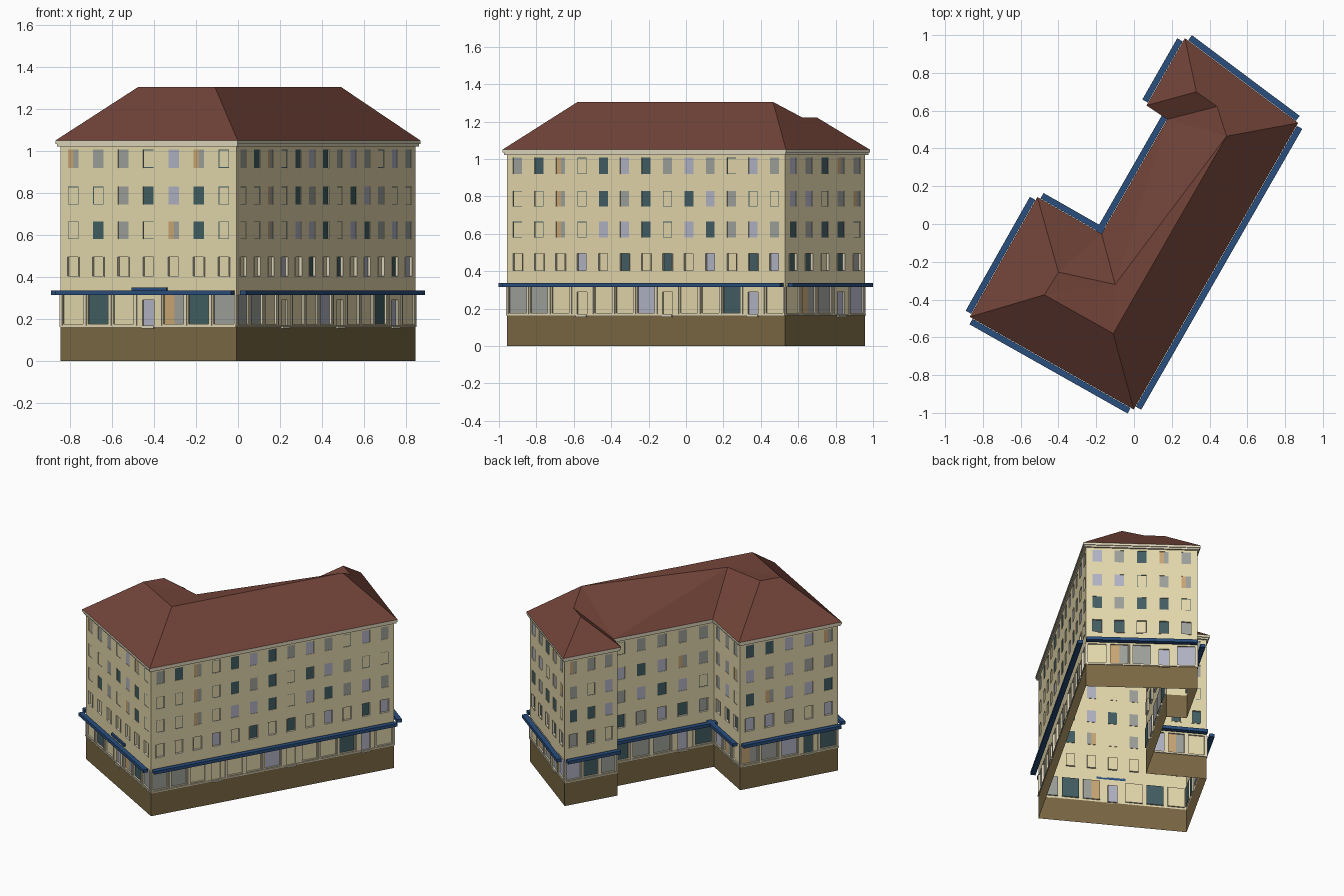
import bpy, random
from mathutils import Vector

if "Cube" in bpy.data.objects:
    bpy.data.objects.remove(bpy.data.objects["Cube"])

random.seed(4)

def srgb(h):
    c = [int(h[i:i + 2], 16) / 255 for i in (0, 2, 4)]
    return [v / 12.92 if v <= 0.04045 else ((v + 0.055) / 1.055) ** 2.4 for v in c] + [1]

COLOURS = {"wall_cream": "e3d7ab", "plinth_brown": "7a6844", "roof_red": "714338",
           "canopy_blue": "294d7c", "trim_pale": "ded5ba", "glass_teal": "425e62",
           "glass_lavender": "b2b3c4", "glass_grey": "9da09a", "blind_tan": "c8a674"}
MATS = {}
for name, h in COLOURS.items():
    m = bpy.data.materials.new(name)
    m.diffuse_color = srgb(h)
    m.use_nodes = True
    m.node_tree.nodes["Principled BSDF"].inputs["Base Color"].default_value = m.diffuse_color
    MATS[name] = m
KEYS = list(COLOURS)

class Part:
    """Collects faces, then becomes one object."""
    def __init__(self, name):
        self.name, self.v, self.f, self.m = name, [], [], []

    def face(self, pts, mat):
        n = len(self.v)
        self.v += [tuple(p) for p in pts]
        self.f.append(range(n, n + len(pts)))
        self.m.append(KEYS.index(mat))

    def build(self):
        me = bpy.data.meshes.new(self.name)
        me.from_pydata(self.v, [], [list(f) for f in self.f])
        for k in KEYS:
            me.materials.append(MATS[k])
        me.polygons.foreach_set("material_index", self.m)
        me.update()
        bpy.context.collection.objects.link(bpy.data.objects.new(self.name, me))

class Side:
    """One straight facade: u along the wall, z up, d outward."""
    def __init__(self, a, b):
        self.a, e = Vector(a), Vector(b) - Vector(a)
        self.len = e.length
        self.t = e.normalized()
        self.n = Vector((self.t.y, -self.t.x))

    def p(self, u, z, d=0.0):
        q = self.a + self.t * u + self.n * d
        return (q.x, q.y, z)

    def quad(self, part, u0, u1, z0, z1, mat, d=0.0):
        part.face([self.p(u0, z0, d), self.p(u1, z0, d), self.p(u1, z1, d), self.p(u0, z1, d)], mat)

    def box(self, part, u0, u1, z0, z1, d0, d1, mat):
        c = [self.p(u, z, d) for d in (d0, d1) for z in (z0, z1) for u in (u0, u1)]
        for f in ((4, 5, 7, 6), (1, 0, 2, 3), (0, 4, 6, 2), (5, 1, 3, 7), (6, 7, 3, 2), (0, 1, 5, 4)):
            part.face([c[i] for i in f], mat)

    def frame(self, part, u0, u1, z0, z1, t, mat, d):
        self.quad(part, u0, u1, z0, z0 + t, mat, d)
        self.quad(part, u0, u1, z1 - t, z1, mat, d)
        self.quad(part, u0, u0 + t, z0 + t, z1 - t, mat, d)
        self.quad(part, u1 - t, u1, z0 + t, z1 - t, mat, d)

    def opening(self, part, u0, u1, z0, z1, depth, left, right):
        um = (u0 + u1) / 2
        self.quad(part, u0, um, z0, z1, left, -depth)
        self.quad(part, um, u1, z0, z1, right, -depth)
        ring = [(u0, z0), (u1, z0), (u1, z1), (u0, z1)]
        for i in range(4):
            a, b = ring[i], ring[(i + 1) % 4]
            part.face([self.p(*a), self.p(*b), self.p(*b, -depth), self.p(*a, -depth)], "trim_pale")

def offset(poly, d):
    out = []
    for i, q in enumerate(poly):
        s0, s1 = Side(poly[i - 1], q), Side(q, poly[(i + 1) % len(poly)])
        out.append(Vector(q) + (s0.n + s1.n) * d / (1 + s0.n.dot(s1.n)))
    return out

# Footprint, counter-clockwise from the front corner
FOOT = [(-0.008, -0.957), (0.845, 0.53), (0.275, 0.957), (0.09, 0.633),
        (0.2, 0.56), (-0.165, -0.076), (-0.505, 0.118), (-0.845, -0.485)]
SIDES = [Side(q, FOOT[(i + 1) % 8]) for i, q in enumerate(FOOT)]
BAYS = [13, 5, 3, 0, 5, 3, 5, 7]
BASE, EAVE = 0.165, 1.05

# Pane colours, ground floor first, left to right (M = tan and grey)
PANE = {"C": ("wall_cream",) * 2, "T": ("glass_teal",) * 2, "L": ("glass_lavender",) * 2,
        "G": ("glass_grey",) * 2, "M": ("blind_tan", "glass_grey")}
KNOWN = {7: ["CTCLMTG", "CCCCCCC", "CTGCMTC", "CCGTLTC", "MGGCLMC"],
         0: ["GGCCCCLCCCTLC", "CCCLCTCTCLCTL", "CCMCLLTCLTGLG", "CCMCTGTCTLGCC", "GTMCTLTGLGCLG"],
         1: ["CMGLL", "TTCTG", "TGTTC", "LLCGM", "LGTMG"]}
FLOORS = [(0.177, 0.315, 0.8, 0.01), (0.405, 0.495, 0.42, 0.012), (0.58, 0.665, 0.42, 0.003),
          (0.745, 0.83, 0.42, 0.003), (0.92, 1.007, 0.42, 0.003)]

plinth, walls = Part("plinth"), Part("walls_and_windows")
canopy, trim = Part("canopies"), Part("shopfront_trim")
for k, (s, n) in enumerate(zip(SIDES, BAYS)):
    s.quad(plinth, 0, s.len, 0, BASE, "plinth_brown")
    if not n:
        s.quad(walls, 0, s.len, BASE, EAVE, "wall_cream")
        continue
    w = s.len / n
    for i in range(n):
        u0, u1, z = i * w, (i + 1) * w, BASE
        mid = (u0 + u1) / 2
        for r, (z0, z1, frac, depth) in enumerate(FLOORS):
            code = KNOWN[k][r][i] if k in KNOWN else random.choice("CTTLGLGM")
            if r == 0 and i % 4 == 3:                      # a door in every fourth bay
                z0, z1, frac = BASE + 0.001, 0.29, 0.46
                s.box(trim, mid - w * .25, mid + w * .25, 0.155, BASE, 0, 0.012, "trim_pale")
            h = w * frac / 2
            s.quad(walls, u0, u1, z, z0, "wall_cream")
            s.quad(walls, u0, mid - h, z0, z1, "wall_cream")
            s.quad(walls, mid + h, u1, z0, z1, "wall_cream")
            s.opening(walls, mid - h, mid + h, z0, z1, depth, *PANE[code])
            if r > 1 and code == "C":                      # teal frames round the drawn blinds
                s.frame(walls, mid - h, mid + h, z0, z1, 0.0035, "glass_teal", -0.002)
            z = z1
            if r == 1:                                     # first-floor surrounds
                for a, b, c, d in ((-h - .005, -h, z0, z1), (h, h + .005, z0, z1),
                                   (-h - .005, h + .005, z0 - .005, z0)):
                    s.box(trim, mid + a, mid + b, c, d, 0, 0.003, "trim_pale")
        s.quad(walls, u0, u1, z, EAVE, "wall_cream")
    for i in range(n + 1):                                 # slim pilasters between shop bays
        c = min(max(i * w, 0.005), s.len - 0.005)
        s.box(trim, c - .005, c + .005, BASE, 0.315, 0, 0.005, "trim_pale")
    s.box(trim, 0, s.len, 0.162, 0.17, 0, 0.006, "trim_pale")
    s.box(canopy, 0, s.len, 0.315, 0.337, 0.02, 0.053, "canopy_blue")

# Small panel on the wall above the front entrance canopy
front = SIDES[7]
front.box(canopy, front.len / 2 - .085, front.len / 2 + .105, 0.333, 0.351, 0, 0.012, "canopy_blue")

# Stepped cornice under the eaves
cornice = Part("cornice")
for d0, d1, z0, z1 in ((0, 0.012, 1.022, 1.034), (0, 0.018, 1.034, EAVE)):
    inner, outer = offset(FOOT, d0), offset(FOOT, d1)
    for i in range(8):
        j = (i + 1) % 8
        a, b, c, d = outer[i], outer[j], inner[j], inner[i]
        cornice.face([(*a, z0), (*b, z0), (*b, z1), (*a, z1)], "trim_pale")
        cornice.face([(*d, z0), (*c, z0), (*b, z0), (*a, z0)], "trim_pale")

# Hipped roof: eave corners plus ridge points, with a flat top behind the corner
A, B, C, D, E, F, G, H = [(*q, EAVE) for q in offset(FOOT, 0.018)]
TOP, LOW = 1.305, 1.222
P1, P2, P5, P6 = (-.11, -.58, TOP), (.49, .465, TOP), (-.475, -.375, TOP), (-.40, -.255, TOP)
P3, P4, V = (.44, .622, LOW), (.33, .70, LOW), (-.10, -.32, TOP - 0.01)
roof = Part("hipped_roof")
for f in ((A, B, P2, P1), (B, C, P4, P3), (B, P3, P2), (C, D, P4), (D, E, P3, P4),
          (E, F, V), (E, V, P2), (E, P2, P3), (V, P1, P2), (F, G, P6), (F, P6, V),
          (V, P6, P5), (V, P5, P1), (G, H, P5, P6), (H, A, P1, P5)):
    roof.face(f, "roof_red")

for part in (plinth, walls, canopy, trim, cornice, roof):
    part.build()
